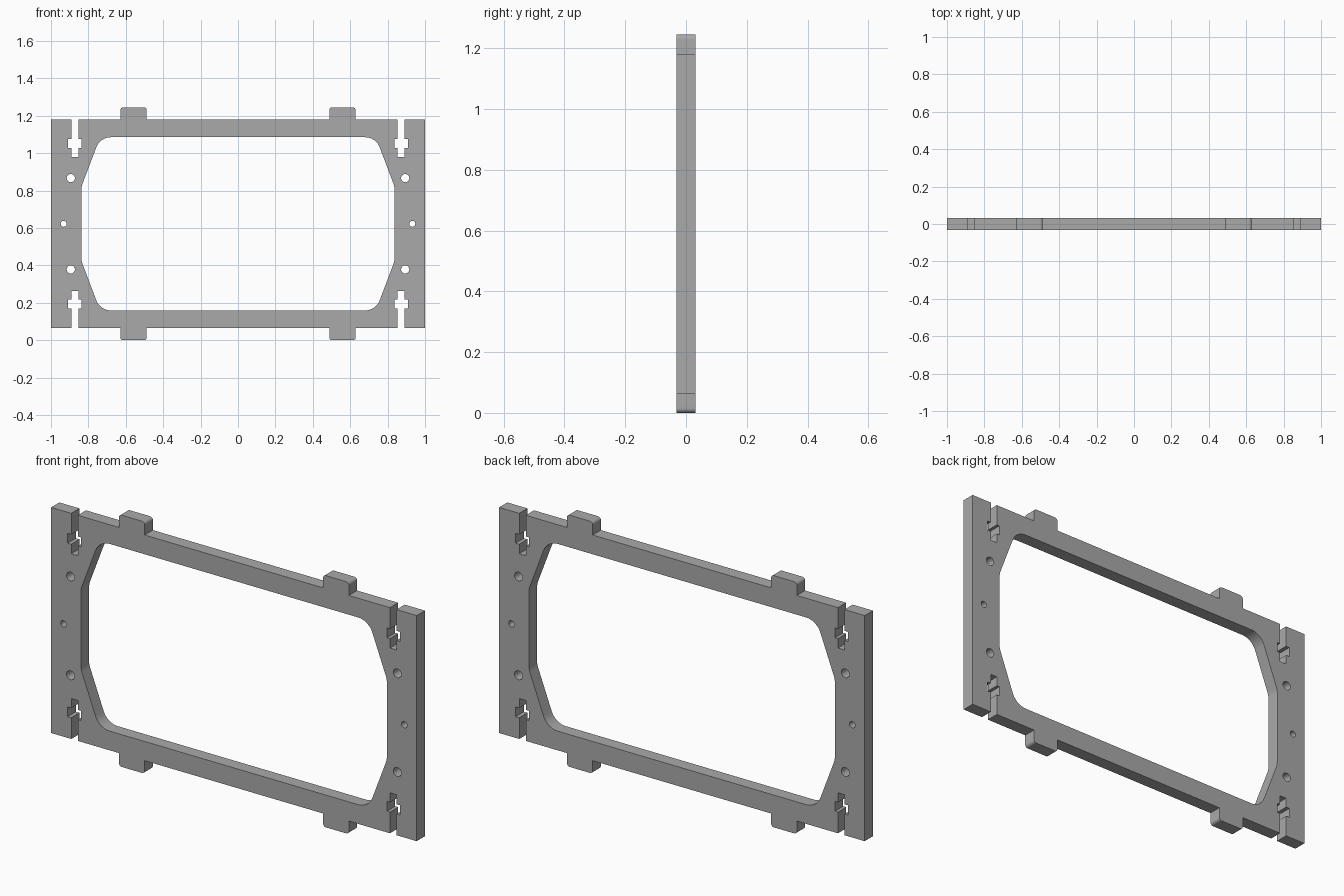
import bpy, bmesh, math
from mathutils import Vector

if "Cube" in bpy.data.objects:
    bpy.data.objects.remove(bpy.data.objects["Cube"], do_unlink=True)

MID_Z = 0.6225      # height of the horizontal symmetry line
HALF_DEPTH = 0.032


def mirrored(quarter):
    """Closed loop of (x, z, radius) from the upper +x quarter, listed centre to side."""
    back = quarter[::-1]
    return (quarter
            + [(x, -z, r) for x, z, r in back]
            + [(-x, -z, r) for x, z, r in quarter]
            + [(-x, z, r) for x, z, r in back])


def filleted(corners, steps=8):
    """Replace each corner that has a radius with a tangent arc."""
    points = []
    for i, (x, z, r) in enumerate(corners):
        corner = Vector((x, z))
        if r == 0:
            points.append(corner)
            continue
        a = (Vector(corners[i - 1][:2]) - corner).normalized()
        b = (Vector(corners[(i + 1) % len(corners)][:2]) - corner).normalized()
        half = a.angle(b) / 2
        centre = corner + (a + b).normalized() * (r / math.sin(half))
        start = corner + a * (r / math.tan(half)) - centre
        end = corner + b * (r / math.tan(half)) - centre
        for k in range(steps + 1):
            ray = start.lerp(end, k / steps).normalized()
            points.append(centre + ray * r)
    return points


def circle(x, z, r, sides=20):
    return [Vector((x + r * math.cos(math.tau * k / sides),
                    z + r * math.sin(math.tau * k / sides))) for k in range(sides)]


# Outer outline: edge tabs and cross-shaped slots
edge, tab_in, tab_out, tab_r = 0.558, 0.488, 0.629, 0.015
slot_in, slot_out, slot_end = 0.854, 0.89, 0.358
arm_in, arm_out, arm_low, arm_high = 0.838, 0.91, 0.405, 0.453
outline = mirrored([
    (tab_in, edge, 0), (tab_in, MID_Z, tab_r),
    (tab_out, MID_Z, tab_r), (tab_out, edge, 0),
    (slot_in, edge, 0), (slot_in, arm_high, 0), (arm_in, arm_high, 0),
    (arm_in, arm_low, 0), (slot_in, arm_low, 0), (slot_in, slot_end, 0),
    (slot_out, slot_end, 0), (slot_out, arm_low, 0), (arm_out, arm_low, 0),
    (arm_out, arm_high, 0), (slot_out, arm_high, 0), (slot_out, edge, 0),
    (1.0, edge, 0),
])

# Central opening with slanted, rounded corners
opening = mirrored([(0.737, 0.463, 0.083), (0.837, 0.199, 0.083)])

loops = [filleted(outline), filleted(opening)]

# Screw holes in both side posts
for side in (-1, 1):
    loops.append(circle(side * 0.932, 0, 0.016))
    for level in (-1, 1):
        loops.append(circle(side * 0.894, level * 0.244, 0.022))

# Fill the loops as one flat plate with depth
curve = bpy.data.curves.new("plate_profile", "CURVE")
curve.dimensions = "2D"
curve.fill_mode = "BOTH"
curve.extrude = HALF_DEPTH
for loop in loops:
    spline = curve.splines.new("POLY")
    spline.points.add(len(loop) - 1)
    for point, co in zip(spline.points, loop):
        point.co = (co.x, co.y, 0, 1)
    spline.use_cyclic_u = True

profile = bpy.data.objects.new("plate_profile", curve)
bpy.context.collection.objects.link(profile)
bpy.context.view_layer.update()
mesh = bpy.data.meshes.new_from_object(
    profile.evaluated_get(bpy.context.evaluated_depsgraph_get()))
bpy.data.objects.remove(profile, do_unlink=True)
bpy.data.curves.remove(curve)

# Weld the sides to the faces and stand the plate upright
bm = bmesh.new()
bm.from_mesh(mesh)
bmesh.ops.remove_doubles(bm, verts=bm.verts, dist=0.0001)
for v in bm.verts:
    v.co = (v.co.x, -v.co.z, v.co.y + MID_Z)
bmesh.ops.recalc_face_normals(bm, faces=bm.faces)
bm.to_mesh(mesh)
bm.free()

frame = bpy.data.objects.new("frame_plate", mesh)
mesh.name = "frame_plate"
bpy.context.collection.objects.link(frame)

# Plain grey material
grey = bpy.data.materials.new("grey")
grey.use_nodes = True
colour = (0.4, 0.4, 0.4, 1)
grey.diffuse_color = colour
grey.node_tree.nodes["Principled BSDF"].inputs["Base Color"].default_value = colour
mesh.materials.clear()
mesh.materials.append(grey)

bpy.ops.object.select_all(action="DESELECT")
frame.select_set(True)
bpy.context.view_layer.objects.active = frame
bpy.ops.object.shade_smooth_by_angle(angle=math.radians(30))
